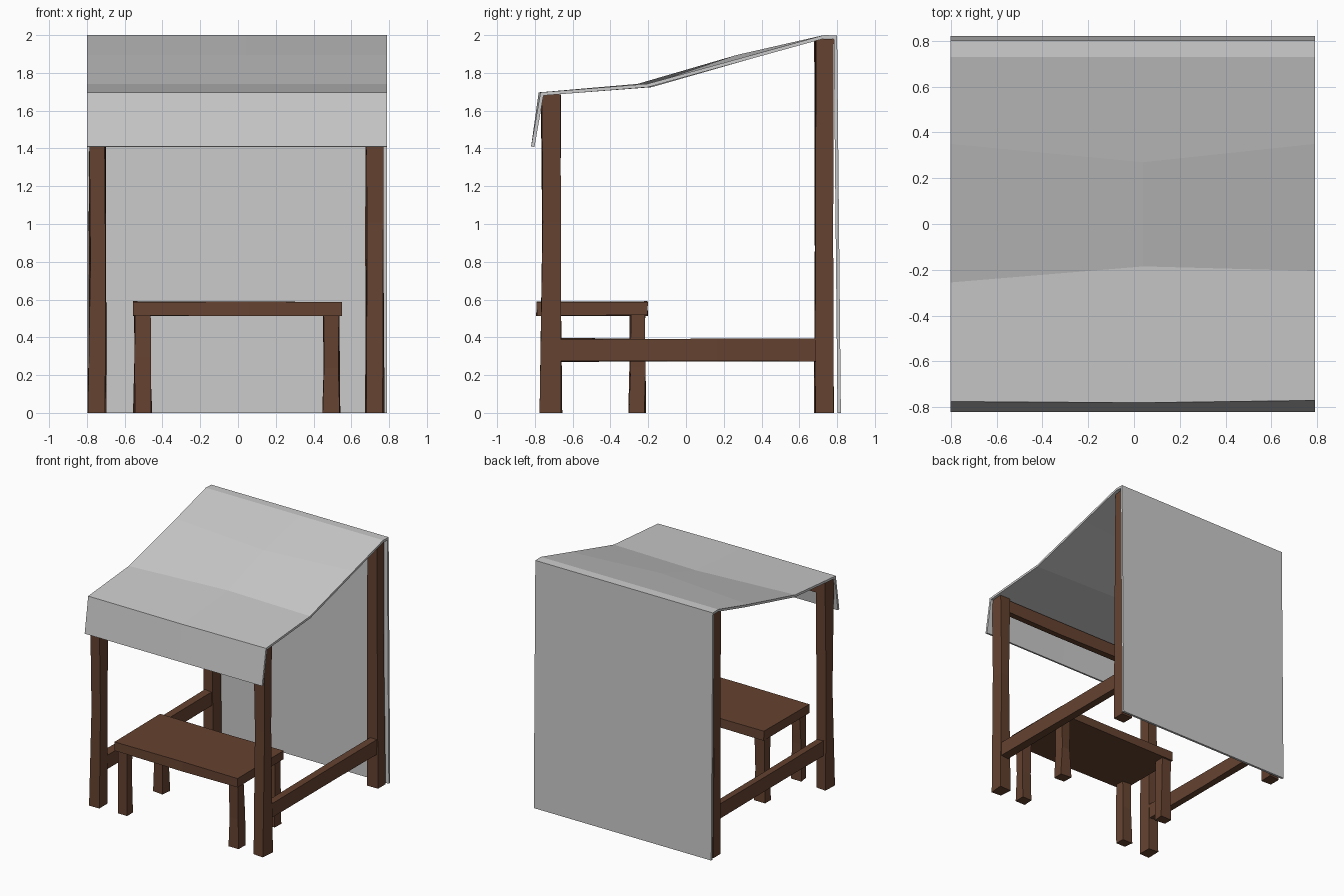
import bpy, bmesh, random
from mathutils import Vector

if "Cube" in bpy.data.objects:
    bpy.data.objects.remove(bpy.data.objects["Cube"])

random.seed(4)
wood = bpy.data.materials.new("brown_wood")
wood.diffuse_color = (0.13, 0.055, 0.03, 1)
wood.use_nodes = True
wood.node_tree.nodes["Principled BSDF"].inputs["Base Color"].default_value = wood.diffuse_color


def finish(name, bm, mat=None):
    bmesh.ops.recalc_face_normals(bm, faces=bm.faces) if mat else None
    me = bpy.data.meshes.new(name)
    bm.to_mesh(me)
    bm.free()
    ob = bpy.data.objects.new(name, me)
    bpy.context.collection.objects.link(ob)
    if mat:
        me.materials.append(mat)
    return ob


def plank(name, xs, ys, zs, axis, wobble=0.006, taper=0.0):
    """Rough-hewn box, cut once across its length and slightly uneven."""
    lo, hi = Vector((xs[0], ys[0], zs[0])), Vector((xs[1], ys[1], zs[1]))
    mid = (lo + hi) / 2
    bm = bmesh.new()
    bmesh.ops.create_cube(bm, size=1)
    for v in bm.verts:
        v.co = Vector([mid[i] + v.co[i] * (hi[i] - lo[i]) for i in range(3)])
    no = Vector((0, 0, 0))
    no[axis] = 1
    cut = mid + no * (hi[axis] - lo[axis]) * random.uniform(-0.08, 0.12)
    bmesh.ops.bisect_plane(bm, geom=bm.verts[:] + bm.edges[:] + bm.faces[:],
                           plane_co=cut, plane_no=no)
    for v in bm.verts:
        # upright parts narrow a little above the foot
        s = 1 - taper if v.co[axis] > lo[axis] + 0.01 else 1
        for i in range(3):
            if i != axis:
                v.co[i] = mid[i] + (v.co[i] - mid[i]) * s + random.uniform(-wobble, wobble)
    return finish(name, bm, wood)


# frame and table legs, left and right
for side, px, rx, lx in (("left", (-0.79, -0.70), (-0.77, -0.71), (-0.55, -0.46)),
                         ("right", (0.675, 0.77), (0.70, 0.76), (0.45, 0.54))):
    plank(f"front_post_{side}", px, (-0.77, -0.66), (0, 1.685), 2, taper=0.12)
    plank(f"back_post_{side}", px, (0.68, 0.78), (0, 1.98), 2, taper=0.05)
    plank(f"side_rail_{side}", rx, (-0.69, 0.72), (0.275, 0.392), 1)
    plank(f"table_front_leg_{side}", lx, (-0.765, -0.68), (0, 0.53), 2, taper=0.08)
    plank(f"table_back_leg_{side}", lx, (-0.30, -0.215), (0, 0.53), 2, taper=0.08)

# top beams and table board
plank("front_beam", (-0.74, 0.72), (-0.735, -0.675), (1.575, 1.675), 0)
plank("back_beam", (-0.74, 0.72), (0.70, 0.76), (1.86, 1.96), 0)
plank("table_top", (-0.555, 0.55), (-0.79, -0.205), (0.515, 0.588), 0, 0.004)

# cloth: front flap, creased roof and back sheet in one strip
profile = [  # y, z, y shift of the left edge / middle / right edge
    (-0.82, 1.41, (0, 0, 0)),
    (-0.775, 1.697, (0, -0.005, 0.005)),
    (-0.21, 1.742, (-0.045, 0.025, 0.005)),
    (0.31, 1.895, (0.04, -0.04, 0.04)),
    (0.73, 2.0, (0, 0, 0)),
    (0.80, 1.998, (0, 0, 0)),
    (0.82, 0.0, (0, 0, 0)),
]
bm = bmesh.new()
rows = [[bm.verts.new((x, y + d, z)) for x, d in zip((-0.80, 0.04, 0.79), dy)]
        for y, z, dy in profile]
for a, b in zip(rows, rows[1:]):
    for c in range(2):
        bm.faces.new((a[c], a[c + 1], b[c + 1], b[c]))
cloth = finish("cloth_cover", bm)
sol = cloth.modifiers.new("thickness", 'SOLIDIFY')
sol.thickness = 0.018
sol.offset = -1
sol.use_even_offset = True
